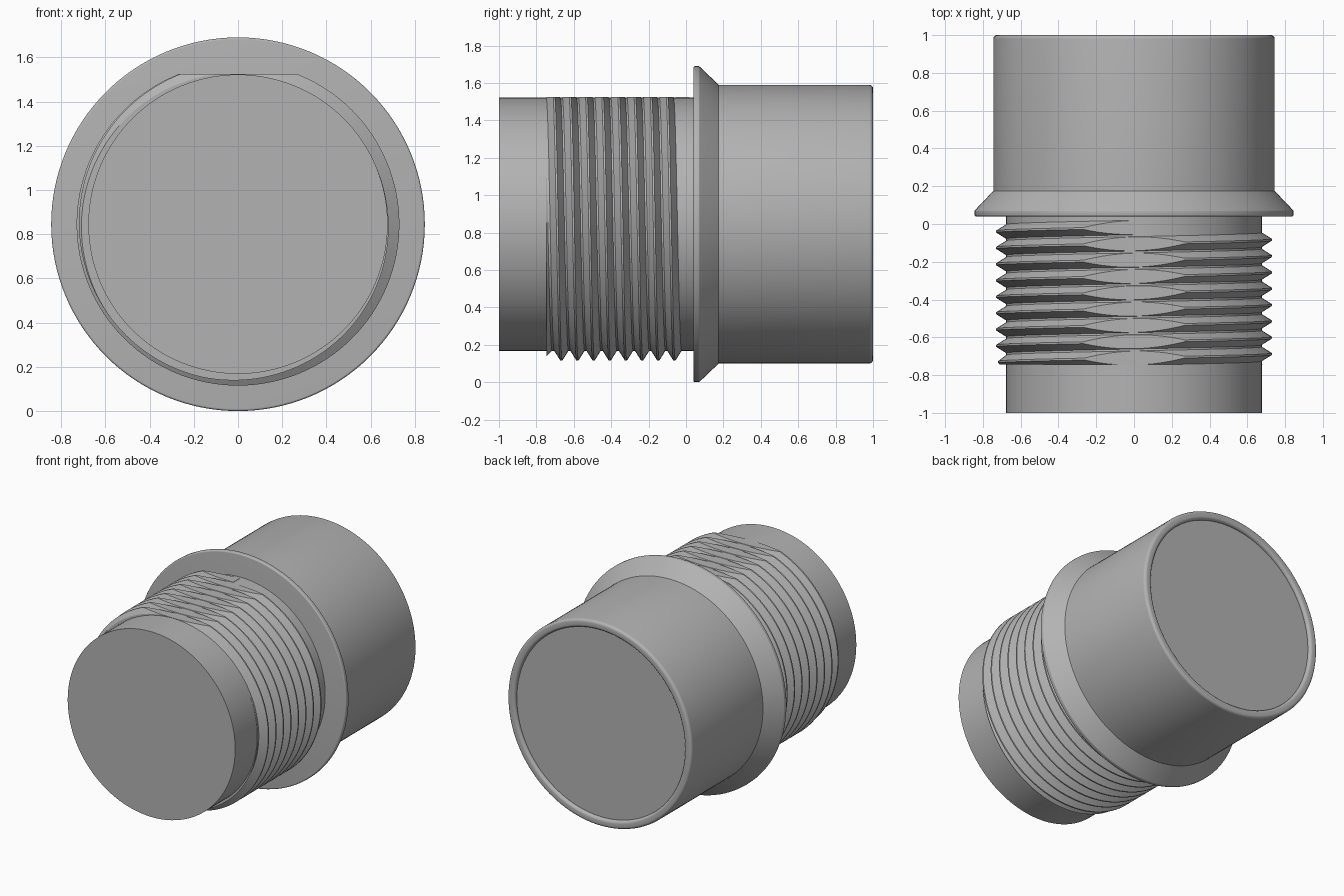
import bpy, bmesh
from math import sin, cos, pi, radians
from mathutils import Vector

if "Cube" in bpy.data.objects:
    bpy.data.objects.remove(bpy.data.objects["Cube"], do_unlink=True)

AXIS_Z = 0.845
STEPS = 128

grey = bpy.data.materials.new("plain grey")
grey.use_nodes = True
grey.diffuse_color = (0.45, 0.45, 0.45, 1)
grey.node_tree.nodes["Principled BSDF"].inputs["Base Color"].default_value = (0.45, 0.45, 0.45, 1)


def finish(bm, name, angle=25):
    """Turn a bmesh into a grey object, smooth except at sharp edges."""
    bmesh.ops.recalc_face_normals(bm, faces=bm.faces)
    mesh = bpy.data.meshes.new(name)
    bm.to_mesh(mesh)
    bm.free()
    mesh.materials.append(grey)
    ob = bpy.data.objects.new(name, mesh)
    ob.location.z = AXIS_Z
    bpy.context.collection.objects.link(ob)
    bpy.ops.object.select_all(action='DESELECT')
    ob.select_set(True)
    bpy.context.view_layer.objects.active = ob
    bpy.ops.object.shade_smooth_by_angle(angle=radians(angle))
    return ob


def fillet(r, y, size, start, end, n=5):
    """Arc points round a centre in the (radius, y) plane."""
    arc = [radians(start + (end - start) * i / n) for i in range(n + 1)]
    return [(r + size * cos(a), y + size * sin(a)) for a in arc]


def revolve(name, profile):
    """Spin a (radius, y) profile about the y axis."""
    bm = bmesh.new()
    verts = [bm.verts.new((r, y, 0)) for r, y in profile]
    edges = [bm.edges.new(pair) for pair in zip(verts, verts[1:])]
    bmesh.ops.spin(bm, geom=verts + edges, cent=(0, 0, 0), axis=(0, 1, 0),
                   angle=2 * pi, steps=STEPS)
    bmesh.ops.remove_doubles(bm, verts=bm.verts, dist=1e-4)
    return finish(bm, name)


# Plain front spigot that also forms the thread core
revolve("front_spigot", [(0, -1), (0.677, -1), (0.677, 0.06), (0, 0.06)])

# Flange with a conical back, and the wide rear barrel with a rounded lip
revolve("flange_and_barrel",
        [(0, 0.04)]
        + fillet(0.835, 0.05, 0.01, -90, 0)
        + fillet(0.835, 0.066, 0.01, 0, 45)
        + [(0.745, 0.175)]
        + fillet(0.725, 0.98, 0.02, 0, 90)
        + fillet(0.705, 0.98, 0.02, 90, 180)
        + [(0.685, 0.975), (0, 0.975)])

# Helical thread: a tapered rib swept round the core
PITCH = 0.0864
CREST, ROOT, BURIED = 0.73, 0.674, 0.655
START, TURNS = pi / 2, 9
bm = bmesh.new()
rings = []
for i in range(TURNS * STEPS + 1):
    turn = i / STEPS
    a = START + 2 * pi * turn
    y = 0.003 - PITCH * a / (2 * pi)
    # the rib dies away over the last turn
    height = min(1, max(0, 9 - turn) * 0.75 + 0.25)
    top = ROOT + (CREST - ROOT) * height
    section = [(BURIED, -0.04), (ROOT, -0.04), (top, -0.005),
               (top, 0.005), (ROOT, 0.04), (BURIED, 0.04)]
    rings.append([bm.verts.new((r * cos(a), y + dy, r * sin(a))) for r, dy in section])
for one, two in zip(rings, rings[1:]):
    for k in range(len(one)):
        j = (k + 1) % len(one)
        bm.faces.new((one[k], one[j], two[j], two[k]))
bm.faces.new(rings[0])
bm.faces.new(rings[-1])

# Trim the rib flat along the top and square at the front end
for point, normal in (((0, 0, 0.679), (0, 0, 1)), ((0, -0.745, 0), (0, -1, 0))):
    geom = bm.verts[:] + bm.edges[:] + bm.faces[:]
    bmesh.ops.bisect_plane(bm, geom=geom, plane_co=Vector(point),
                           plane_no=Vector(normal), clear_outer=True)
    rim = [e for e in bm.edges if e.is_boundary]
    bmesh.ops.holes_fill(bm, edges=rim, sides=0)
finish(bm, "screw_thread", 20)
